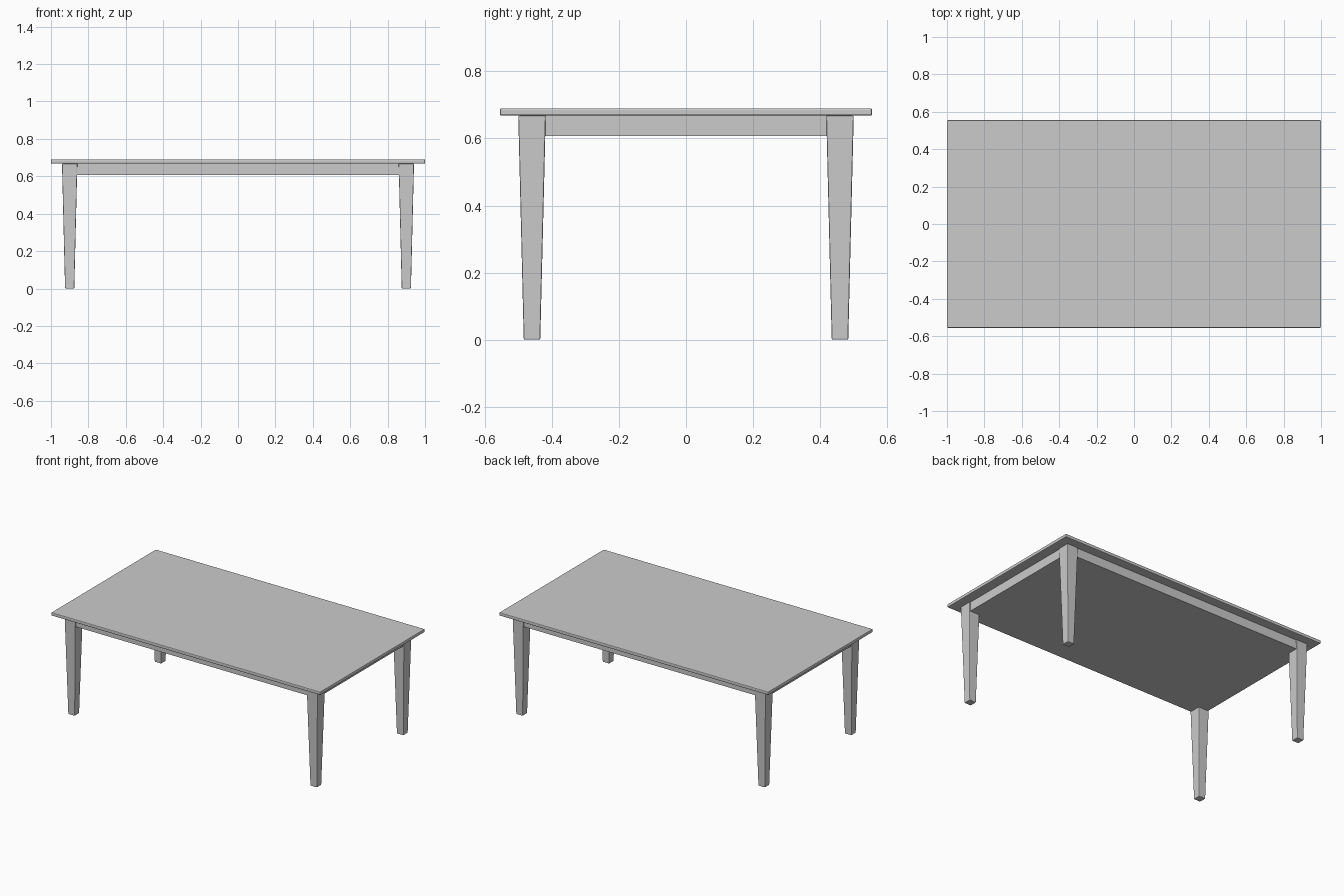
import bpy
import bmesh

cube = bpy.data.objects.get("Cube")
if cube:
    bpy.data.objects.remove(cube, do_unlink=True)

grey = bpy.data.materials.new("plain_grey")
grey.use_nodes = True
colour = (0.6, 0.6, 0.6, 1)
grey.diffuse_color = colour
grey.node_tree.nodes["Principled BSDF"].inputs["Base Color"].default_value = colour


def block(name, centre, size, z0, z1, foot=1.0, bevel=0.0):
    """Box from z0 to z1; foot scales its lower end."""
    bm = bmesh.new()
    bmesh.ops.create_cube(bm, size=1)
    for v in bm.verts:
        low = v.co.z < 0
        s = foot if low else 1.0
        v.co = (v.co.x * size[0] * s, v.co.y * size[1] * s, z0 if low else z1)
    mesh = bpy.data.meshes.new(name)
    bm.to_mesh(mesh)
    bm.free()
    mesh.materials.append(grey)
    obj = bpy.data.objects.new(name, mesh)
    obj.location = (centre[0], centre[1], 0)
    bpy.context.collection.objects.link(obj)
    if bevel:
        mod = obj.modifiers.new("soft_edges", "BEVEL")
        mod.width = bevel
        mod.segments = 2
    return obj


# Top board
block("tabletop", (0, 0), (2.0, 1.11), 0.668, 0.69, bevel=0.005)

# Solid apron under the board, slightly behind the leg faces
block("apron", (0, 0), (1.866, 0.986), 0.607, 0.669)

# Four tapered legs
for x, side in ((0.9, "left"), (-0.9, "right")):
    for y, end in ((-0.459, "front"), (0.459, "back")):
        block(f"{end}_{side}_leg", (x, y), (0.082, 0.082), 0, 0.668,
              foot=0.6, bevel=0.004)
